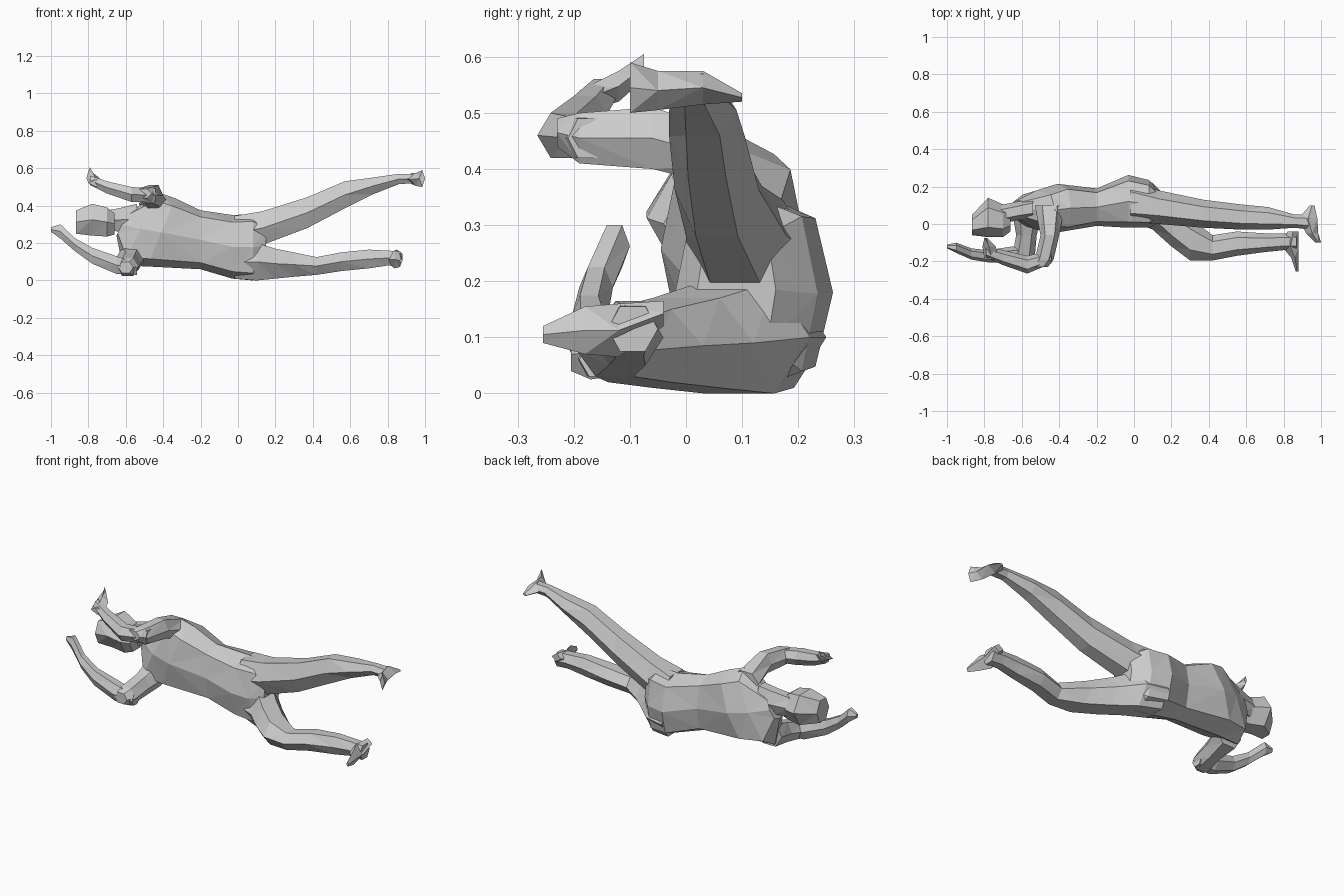
import bpy, bmesh, math


def loft(name, axis, rows, sides=6):
    """Skin of rings. Row: position on axis, cross range a, z range, optional lean."""
    bm = bmesh.new()
    angles = [2 * math.pi * i / sides for i in range(sides)]
    unit = [(math.cos(t), math.sin(t)) for t in angles]
    if sides == 8:  # fuller diagonals for the body
        unit = [(u * 1.1, v * 1.1) if abs(abs(u) - abs(v)) < 0.1 else (u, v) for u, v in unit]
    peak = max(abs(v) for u, v in unit)
    rings = []
    for p, a0, a1, z0, z1, *lean in rows:
        ring = []
        for u, v in unit:
            a = (a0 + a1) / 2 + u * (a1 - a0) / 2
            dz = v / peak * (z1 - z0) / 2
            z = (z0 + z1) / 2 + dz
            q = p + (lean[0] * dz if lean else 0)
            ring.append(bm.verts.new((q, a, z) if axis == "x" else (a, q, z)))
        rings.append(ring)
    for r, s in zip(rings, rings[1:]):
        for i in range(sides):
            j = (i + 1) % sides
            bm.faces.new((r[i], r[j], s[j], s[i]))
    bm.faces.new(rings[0])
    bm.faces.new(rings[-1])
    bmesh.ops.triangulate(bm, faces=bm.faces[:])
    bmesh.ops.recalc_face_normals(bm, faces=bm.faces[:])
    mesh = bpy.data.meshes.new(name)
    bm.to_mesh(mesh)
    bm.free()
    obj = bpy.data.objects.new(name, mesh)
    bpy.context.collection.objects.link(obj)
    return obj


# Torso lying on its side, shoulder line leaning back at the top
loft("torso", "x", [
    (-.62, .03, .13, .24, .36, .5),
    (-.52, -.03, .18, .08, .47, .5),
    (-.41, -.045, .215, .075, .44, .4),
    (-.20, -.01, .19, .06, .375),
    (-.03, -.02, .262, .01, .35),
    (.08, -.02, .235, .0, .355),
    (.15, .02, .16, .06, .31)], 8)

# Neck and head
loft("neck", "x", [
    (-.54, .03, .14, .24, .41),
    (-.62, .02, .12, .26, .39),
    (-.72, .0, .10, .27, .37)])
loft("head", "x", [
    (-.66, -.04, .09, .245, .36),
    (-.70, -.07, .105, .235, .39),
    (-.78, -.07, .14, .24, .41),
    (-.865, -.06, .05, .25, .375)])

# Raised leg and its foot
loft("upper_leg", "x", [
    (-.02, .0, .23, .16, .345),
    (.13, .0, .18, .19, .37),
    (.37, -.02, .13, .28, .445),
    (.57, -.03, .105, .385, .53),
    (.72, -.03, .09, .46, .55),
    (.86, -.02, .05, .515, .57),
    (.94, -.03, .05, .52, .57)])
loft("upper_foot", "y", [
    (.10, .94, .965, .52, .535),
    (.03, .88, .98, .515, .575),
    (-.05, .92, .985, .505, .575),
    (-.10, .97, 1.0, .50, .59)], 4)

# Lower leg bent forward at the knee, and its foot
loft("lower_leg", "x", [
    (-.02, .02, .25, .01, .19),
    (.10, -.03, .22, .0, .20),
    (.20, -.12, .12, .01, .17),
    (.30, -.195, .03, .02, .15),
    (.42, -.195, -.06, .03, .125),
    (.55, -.17, -.04, .05, .15),
    (.70, -.15, -.05, .065, .165),
    (.80, -.14, -.05, .08, .16),
    (.87, -.14, -.05, .075, .155)])
loft("lower_foot", "y", [
    (-.04, .82, .88, .12, .165),
    (-.12, .79, .88, .065, .16),
    (-.18, .84, .88, .07, .155),
    (-.255, .865, .88, .09, .12)], 4)

# Upper side arm: shoulder to elbow, elbow to wrist, hand
loft("upper_side_arm", "y", [
    (.10, -.53, -.37, .36, .46),
    (-.06, -.50, -.40, .40, .51),
    (-.19, -.53, -.43, .41, .50),
    (-.23, -.56, -.46, .44, .49)])
loft("upper_side_forearm", "x", [
    (-.44, -.21, -.14, .42, .49),
    (-.57, -.265, -.17, .42, .50),
    (-.70, -.22, -.14, .465, .53),
    (-.79, -.18, -.12, .51, .56)])
loft("upper_side_hand", "y", [
    (-.19, -.80, -.72, .50, .54),
    (-.12, -.81, -.74, .52, .575),
    (-.075, -.80, -.785, .56, .605)], 4)

# Lower side arm reaching past the head
loft("lower_side_arm", "y", [
    (.06, -.65, -.49, .06, .19),
    (-.06, -.63, -.52, .04, .15),
    (-.17, -.65, -.53, .025, .12),
    (-.205, -.64, -.56, .04, .10)])
loft("lower_side_forearm", "x", [
    (-.54, -.19, -.12, .03, .09),
    (-.65, -.21, -.12, .035, .13),
    (-.78, -.205, -.14, .09, .175),
    (-.87, -.19, -.13, .155, .225),
    (-.95, -.155, -.10, .225, .30),
    (-1.0, -.13, -.11, .26, .285)])
